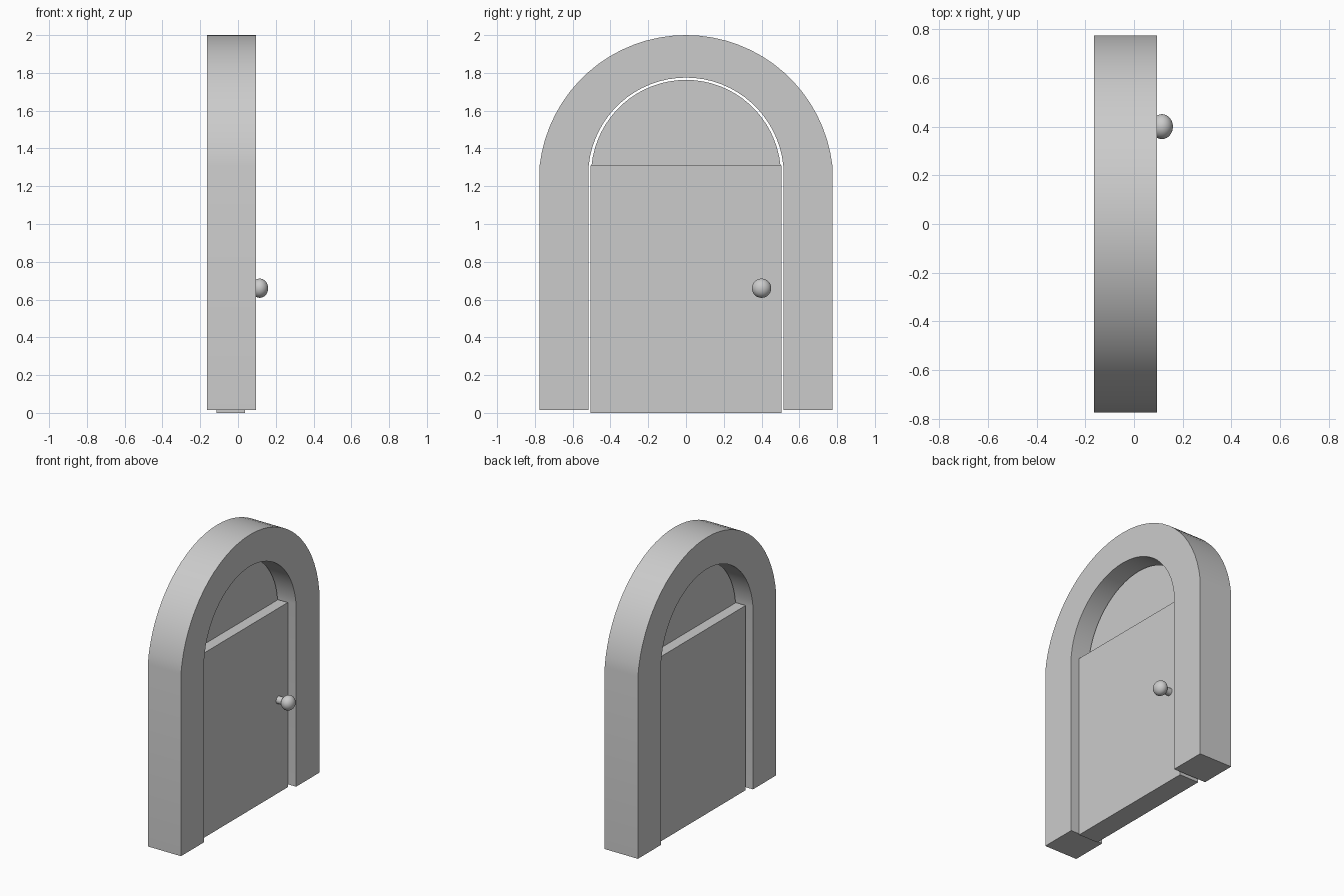
import bpy, bmesh, math
from mathutils import Matrix

if "Cube" in bpy.data.objects:
    bpy.data.objects.remove(bpy.data.objects["Cube"])

SPRING = 1.31  # height where the arches begin


def arc(half, top, n=32):
    """Circular arc in (y, z) from +half to -half, rising from SPRING to top."""
    h = top - SPRING
    r = (half * half + h * h) / (2 * h)
    zc = top - r
    a0 = math.atan2(SPRING - zc, half)
    return [(r * math.cos(a), zc + r * math.sin(a))
            for a in (a0 + (math.pi - 2 * a0) * i / n for i in range(n + 1))]


def finish(name, bm, smooth=True):
    bmesh.ops.recalc_face_normals(bm, faces=bm.faces)
    me = bpy.data.meshes.new(name)
    bm.to_mesh(me)
    bm.free()
    ob = bpy.data.objects.new(name, me)
    bpy.context.collection.objects.link(ob)
    if smooth:
        bpy.context.view_layer.objects.active = ob
        ob.select_set(True)
        bpy.ops.object.shade_smooth_by_angle(angle=math.radians(30))
        ob.select_set(False)
    return ob


# Arched frame: strip between outer and inner outlines, extruded along x
X0, X1, FOOT = -0.165, 0.095, 0.015
outer = [(0.775, FOOT)] + arc(0.775, 2.0) + [(-0.775, FOOT)]
inner = [(0.515, FOOT)] + arc(0.515, 1.775) + [(-0.515, FOOT)]
bm = bmesh.new()
vo = [bm.verts.new((X0, y, z)) for y, z in outer]
vi = [bm.verts.new((X0, y, z)) for y, z in inner]
faces = [bm.faces.new((vo[i], vo[i + 1], vi[i + 1], vi[i])) for i in range(len(vo) - 1)]
ext = bmesh.ops.extrude_face_region(bm, geom=faces, use_keep_orig=True)
moved = [g for g in ext["geom"] if isinstance(g, bmesh.types.BMVert)]
bmesh.ops.translate(bm, verts=moved, vec=(X1 - X0, 0, 0))
finish("arch_frame", bm)

# Door slab
DX0, DX1 = -0.115, 0.037
DXC = (DX0 + DX1) / 2
bm = bmesh.new()
bmesh.ops.create_cube(bm, size=1, matrix=Matrix.Translation((DXC, 0, SPRING / 2))
                      @ Matrix.Diagonal((DX1 - DX0, 1.01, SPRING, 1)))
finish("door", bm, False)

# Thin arched pane above the door
bm = bmesh.new()
bm.faces.new([bm.verts.new((DXC, y, z)) for y, z in arc(0.5, 1.763)])
finish("transom_pane", bm, False)

# Knob and its stem
KY, KZ = 0.4, 0.66
bm = bmesh.new()
bmesh.ops.create_uvsphere(bm, u_segments=32, v_segments=16, radius=0.051,
                          matrix=Matrix.Translation((0.115, KY, KZ))
                          @ Matrix.Diagonal((0.88, 1, 1, 1))
                          @ Matrix.Rotation(math.pi / 2, 4, 'Y'))
finish("door_knob", bm)
bm = bmesh.new()
bmesh.ops.create_cone(bm, cap_ends=True, segments=32, radius1=0.026, radius2=0.026, depth=0.07,
                      matrix=Matrix.Translation((DX1 + 0.034, KY, KZ))
                      @ Matrix.Rotation(math.pi / 2, 4, 'Y'))
finish("knob_stem", bm)
